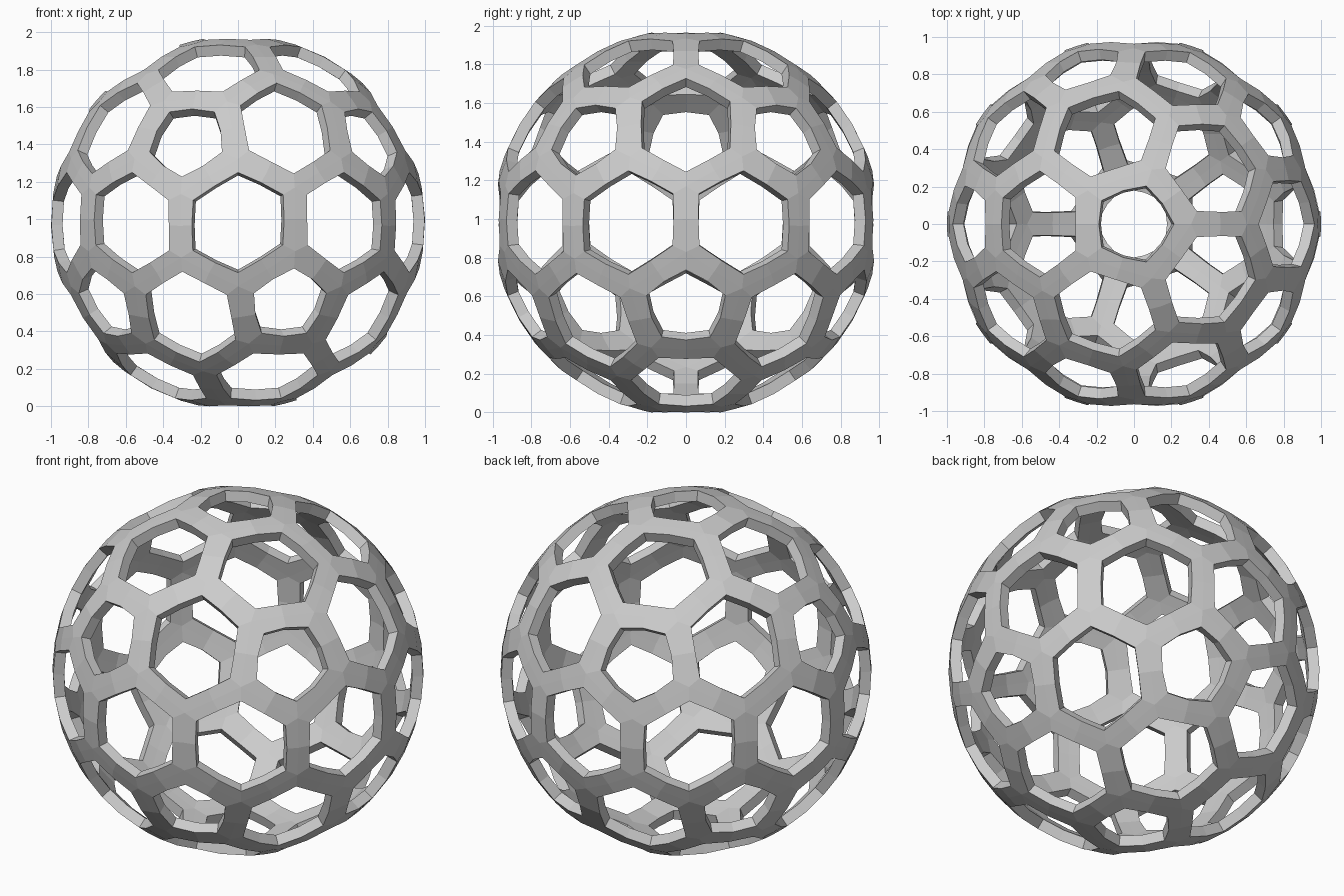
import bpy, bmesh, math
from mathutils import Vector
from itertools import combinations

if "Cube" in bpy.data.objects:
    bpy.data.objects.remove(bpy.data.objects["Cube"])

R = 1.0            # outer radius
R_IN = 0.94        # inner radius of the struts
PENT = math.radians(17.8)   # angular radius of a pentagon cell
HALF = 0.065       # half strut width


def polar(lat, az):
    lat, az = math.radians(lat), math.radians(az)
    return Vector((math.cos(lat) * math.cos(az), math.cos(lat) * math.sin(az), math.sin(lat)))


def toward(c, d, ang):
    t = (d - c * c.dot(d)).normalized()
    return c * math.cos(ang) + t * math.sin(ang)


def ring_sorted(c, pts):
    u = c.orthogonal().normalized()
    v = c.cross(u)
    return sorted(pts, key=lambda p: math.atan2(p.dot(v), p.dot(u)))


# Pentagon centres (poles plus two staggered rings) and the three-way joints
centres = [Vector((0, 0, 1)), Vector((0, 0, -1))]
for k in range(5):
    centres.append(polar(26.565, 36 + 72 * k))
    centres.append(polar(-26.565, 72 * k))


def near(a, b):
    return a.dot(b) > 0.4


joints = [(a + b + c).normalized() for a, b, c in combinations(centres, 3)
          if near(a, b) and near(b, c) and near(a, c)]


def around(c):
    return [j for j in joints if c.dot(j) > 0.75]


# Cells: 12 pentagons and 30 hexagons
cells = []
for c in centres:
    cells.append((c, [toward(c, j, PENT) for j in around(c)]))
for a, b in combinations(centres, 2):
    if near(a, b):
        pts = []
        for j in around(a):
            if b.dot(j) > 0.75:
                pts += [j, toward(a, j, PENT), toward(b, j, PENT)]
        cells.append(((a + b).normalized(), pts))

bm = bmesh.new()


def quad(*pts):
    bm.faces.new([bm.verts.new(p) for p in pts])


# Each cell gives a rim: outer face, inner face and wall of the opening
for c, pts in cells:
    pts = ring_sorted(c, pts)
    corner = 0.095 if len(pts) == 5 else 0.077
    edge, hole = [], []
    for i, p in enumerate(pts):
        m = (p + pts[(i + 1) % len(pts)]).normalized()
        for q, w in ((p, corner), (m, HALF)):
            edge.append(q)
            hole.append(toward(q, c, w))
    n = len(edge)
    for i in range(n):
        j = (i + 1) % n
        e0, e1, h0, h1 = edge[i], edge[j], hole[i], hole[j]
        quad(e0 * R, e1 * R, h1 * R, h0 * R)
        quad(h0 * R, h1 * R, h1 * R_IN, h0 * R_IN)
        quad(h0 * R_IN, h1 * R_IN, e1 * R_IN, e0 * R_IN)

bmesh.ops.remove_doubles(bm, verts=bm.verts, dist=0.0005)
bmesh.ops.recalc_face_normals(bm, faces=bm.faces)
low = min(v.co.z for v in bm.verts)
bmesh.ops.translate(bm, verts=bm.verts, vec=(0, 0, -low))

mesh = bpy.data.meshes.new("lattice_sphere")
bm.to_mesh(mesh)
bm.free()
bpy.context.collection.objects.link(bpy.data.objects.new("lattice_sphere", mesh))
